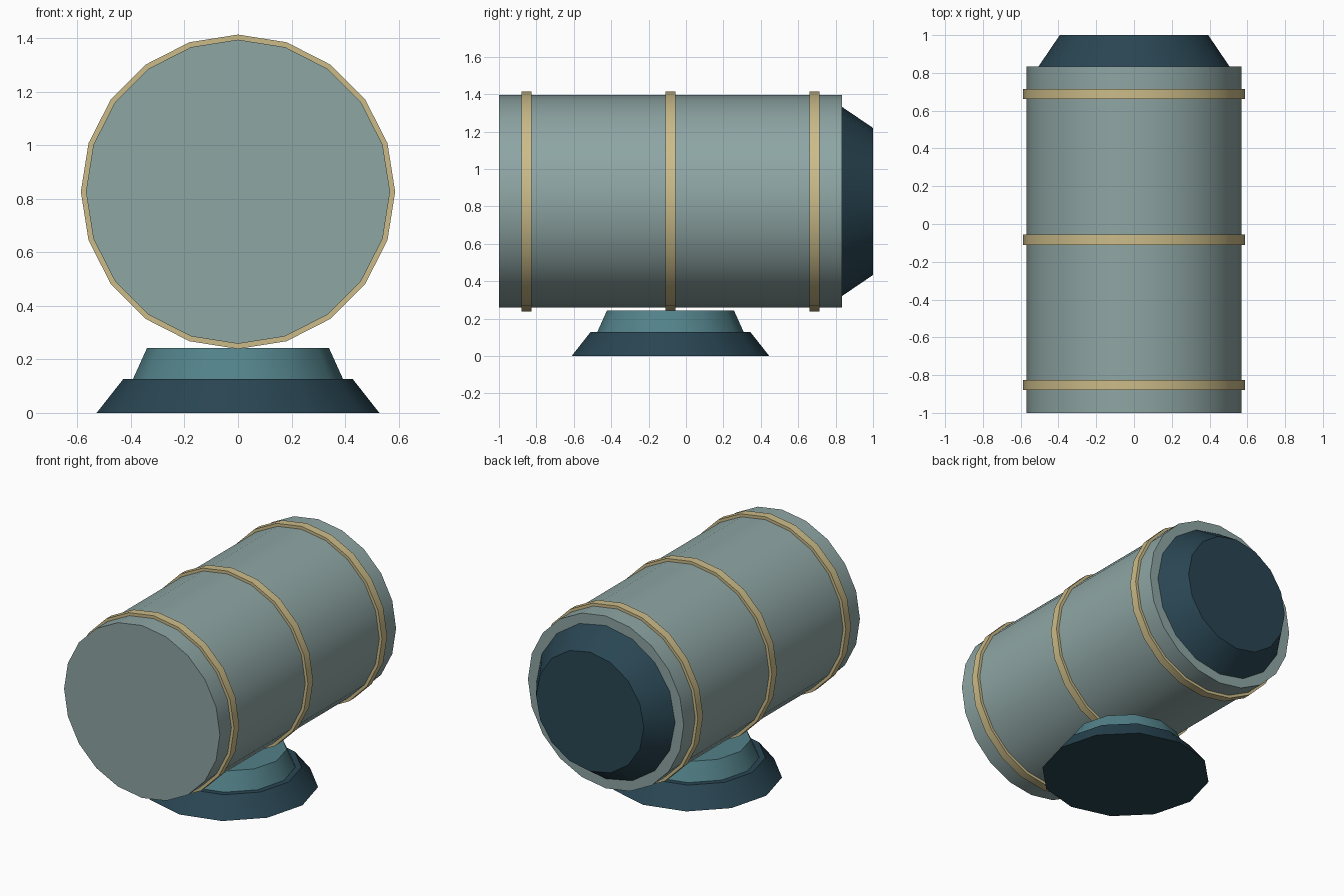
import bpy, bmesh, math
from mathutils import Matrix

if "Cube" in bpy.data.objects:
    bpy.data.objects.remove(bpy.data.objects["Cube"])


def material(name, rgb):
    m = bpy.data.materials.new(name)
    m.diffuse_color = (*rgb, 1)
    m.use_nodes = True
    m.node_tree.nodes["Principled BSDF"].inputs["Base Color"].default_value = m.diffuse_color
    return m


SAGE = material("sage", (0.27, 0.38, 0.37))
BRASS = material("brass", (0.60, 0.50, 0.25))
NAVY = material("navy", (0.022, 0.06, 0.085))
TEAL = material("teal", (0.085, 0.22, 0.25))

CZ = 0.826   # height of the barrel axis
BASE_Y = -0.083


def lathe(name, profile, sides, mat, matrix, ring=False):
    """Spin (radius, height) points around z; ring closes the profile, else ends are capped."""
    bm = bmesh.new()
    loops = [[bm.verts.new((r * math.cos(2 * math.pi * i / sides),
                            r * math.sin(2 * math.pi * i / sides), h))
              for i in range(sides)] for r, h in profile]
    pairs = list(zip(loops, loops[1:]))
    if ring:
        pairs.append((loops[-1], loops[0]))
    else:
        bm.faces.new(loops[0])
        bm.faces.new(loops[-1])
    for a, b in pairs:
        for i in range(sides):
            j = (i + 1) % sides
            bm.faces.new((a[i], a[j], b[j], b[i]))
    bmesh.ops.recalc_face_normals(bm, faces=bm.faces)
    bm.transform(matrix)
    me = bpy.data.meshes.new(name)
    bm.to_mesh(me)
    bm.free()
    me.materials.append(mat)
    ob = bpy.data.objects.new(name, me)
    bpy.context.collection.objects.link(ob)
    bpy.ops.object.select_all(action='DESELECT')
    ob.select_set(True)
    bpy.context.view_layer.objects.active = ob
    bpy.ops.object.shade_smooth_by_angle(angle=math.radians(35))
    return ob


along_y = Matrix.Translation((0, 0, CZ)) @ Matrix.Rotation(-math.pi / 2, 4, 'X')
on_base = Matrix.Translation((0, BASE_Y, 0))

# Barrel and tapered rear cap
lathe("barrel", [(0.568, -1.0), (0.568, 0.835)], 20, SAGE, along_y)
lathe("rear_cap", [(0.505, 0.835), (0.393, 1.0)], 16, NAVY, along_y)

# Raised bands around the barrel
for i, y in enumerate((-0.853, -0.083, 0.688)):
    a, b = y - 0.027, y + 0.027
    lathe(f"band_{i + 1}", [(0.56, a), (0.587, a), (0.587, b), (0.56, b)],
          20, BRASS, along_y, ring=True)

# Two-tier stand
lathe("stand_foot", [(0.528, 0), (0.428, 0.127)], 12, NAVY, on_base)
lathe("stand_collar", [(0.392, 0.127), (0.34, 0.242)], 12, TEAL, on_base)
